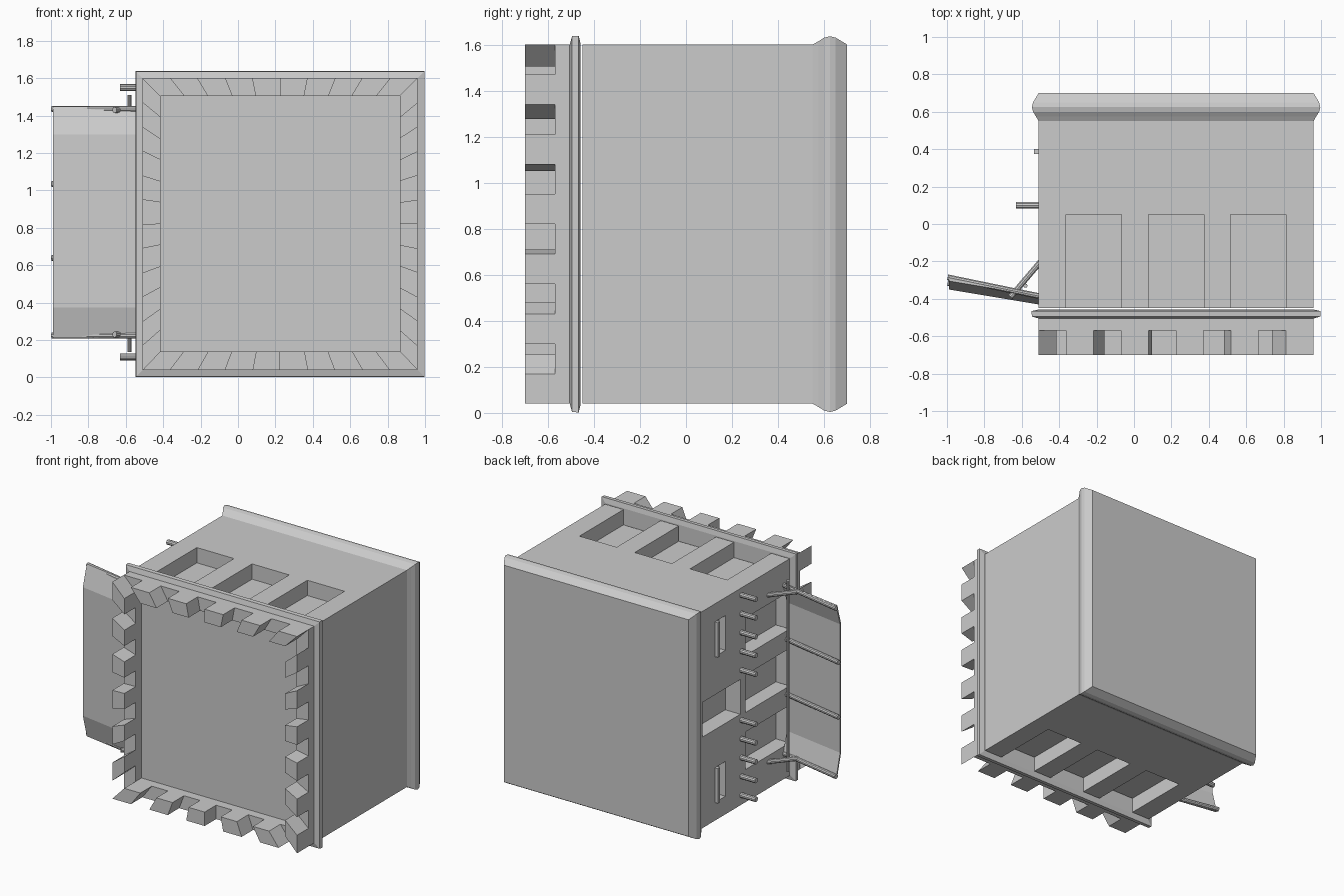
import bpy, bmesh
from mathutils import Vector

if "Cube" in bpy.data.objects:
    bpy.data.objects.remove(bpy.data.objects["Cube"])

X0, X1, Z0, Z1 = -0.51, 0.96, 0.04, 1.60   # body outline
ZC = (Z0 + Z1) / 2


def finish(name, bm):
    bmesh.ops.recalc_face_normals(bm, faces=bm.faces)
    me = bpy.data.meshes.new(name)
    bm.to_mesh(me)
    bm.free()
    ob = bpy.data.objects.new(name, me)
    bpy.context.collection.objects.link(ob)
    return ob


def loft(name, profile):
    """Rectangular outline swept along y through (y, outward offset) steps, capped."""
    bm = bmesh.new()
    loops = []
    for y, o in profile:
        pts = [(X0 - o, Z0 - o), (X1 + o, Z0 - o), (X1 + o, Z1 + o), (X0 - o, Z1 + o)]
        loops.append([bm.verts.new((x, y, z)) for x, z in pts])
    for a, b in zip(loops, loops[1:]):
        for i in range(4):
            j = (i + 1) % 4
            bm.faces.new((a[i], a[j], b[j], b[i]))
    bm.faces.new(loops[0])
    bm.faces.new(loops[-1])
    return finish(name, bm)


def add_box(bm, x0, x1, y0, y1, z0, z1):
    geo = bmesh.ops.create_cube(bm, size=1)
    for v in geo["verts"]:
        v.co = ((x0 + x1) / 2 + v.co.x * (x1 - x0),
                (y0 + y1) / 2 + v.co.y * (y1 - y0),
                (z0 + z1) / 2 + v.co.z * (z1 - z0))


def rod(name, a, b, r, sides=10):
    a, b = Vector(a), Vector(b)
    d = b - a
    bpy.ops.mesh.primitive_cylinder_add(vertices=sides, radius=r, depth=d.length,
                                        location=(a + b) / 2)
    ob = bpy.context.object
    ob.name = name
    ob.rotation_euler = d.to_track_quat('Z', 'Y').to_euler()
    bpy.ops.object.shade_smooth_by_angle()
    return ob


# Body with rounded rim at the back
body = loft("body", [(-0.45, 0), (0.55, 0), (0.575, 0.014), (0.60, 0.03),
                     (0.625, 0.036), (0.65, 0.03), (0.70, 0)])

# Recesses cut into top, bottom and left side
bm = bmesh.new()
D = 0.11
for k in (-1, 0, 1):
    x = 0.225 + k * 0.44
    add_box(bm, x - 0.148, x + 0.148, -0.5, 0.05, Z1 - D, Z1 + 0.1)
    add_box(bm, x - 0.148, x + 0.148, -0.5, 0.05, Z0 - 0.1, Z0 + D)
    z = ZC + k * 0.41
    add_box(bm, X0 - 0.1, X0 + D, -0.5, 0.05, z - 0.135, z + 0.135)
add_box(bm, X0 - 0.1, X0 + 0.12, 0.11, 0.54, ZC - 0.125, ZC + 0.125)
for s in (-1, 1):
    z = ZC + s * 0.525
    add_box(bm, X0 - 0.1, X0 + 0.05, 0.28, 0.40, z - 0.125, z + 0.125)
cutter = finish("recess_cutter", bm)
mod = body.modifiers.new("recesses", 'BOOLEAN')
mod.object = cutter
mod.operation = 'DIFFERENCE'
mod.solver = 'EXACT'
bpy.context.view_layer.objects.active = body
bpy.ops.object.modifier_apply(modifier=mod.name)
bpy.data.objects.remove(cutter)

# Front flange plate with chamfered rim
loft("front_flange", [(-0.505, 0), (-0.495, 0.036), (-0.466, 0.038), (-0.458, 0.004)])

# Toothed ring: 12 divisions on the sides, 10 on top and bottom, alternately raised
bm = bmesh.new()
IX0, IX1, IZ0, IZ1 = -0.415, 0.865, 0.14, 1.505


def outline(x0, x1, z0, z1):
    corners = [(x1, z0), (x1, z1), (x0, z1), (x0, z0)]
    pts = []
    for i, n in enumerate((12, 10, 12, 10)):
        (ax, az), (bx, bz) = corners[i], corners[(i + 1) % 4]
        pts += [(ax + (bx - ax) * k / n, az + (bz - az) * k / n) for k in range(n)]
    return pts


outer, inner = outline(X0, X1, Z0, Z1), outline(IX0, IX1, IZ0, IZ1)
YB, YM, YT = -0.50, -0.57, -0.70


def quad(*pts):
    bm.faces.new([bm.verts.new((p[0], y, p[1])) for p, y in pts])


for i in range(len(outer)):
    j = (i + 1) % len(outer)
    o0, o1, n0, n1 = outer[i], outer[j], inner[i], inner[j]
    steps = [(YB, YM)] + ([(YM, YT)] if i % 2 == 0 else [])
    for a, b in steps:
        quad((o0, a), (o1, a), (o1, b), (o0, b))
        quad((n0, a), (n1, a), (n1, b), (n0, b))
    top = steps[-1][1]
    quad((o0, top), (o1, top), (n1, top), (n0, top))
    quad((o0, YM), (n0, YM), (n0, YT), (o0, YT))
    quad((o0, YB), (o1, YB), (n1, YB), (n0, YB))
bmesh.ops.remove_doubles(bm, verts=bm.verts, dist=0.0005)
finish("toothed_ring", bm)

# Two groups of pegs, handle bars and struts, mirrored about mid height
for s, tag in ((1, "upper"), (-1, "lower")):
    for k in range(5):
        z = ZC + 0.01 + s * (0.72 - 0.135 * k)
        rod(f"{tag}_peg_{k + 1}", (-0.50, 0.10, z), (-0.63, 0.10, z), 0.018)
    bm = bmesh.new()
    z = ZC + s * 0.525
    add_box(bm, -0.535, -0.46, 0.375, 0.40, z - 0.125, z + 0.125)
    finish(f"{tag}_handle_bar", bm)
    z = ZC + 0.01 + s * 0.60
    rod(f"{tag}_strut", (-0.49, -0.19, z), (-0.66, -0.39, z), 0.016)

# Vertical hinge rod
rod("hinge_rod", (-0.58, -0.33, 0.135), (-0.58, -0.33, 1.51), 0.011)

# Open side door: bent panel with turned-back top and bottom, and four ribs
bm = bmesh.new()
prof = [(0.045, 0.21), (0, 0.375), (0, 1.30), (0.045, 1.45)]
near, far = (-0.51, -0.43), (-0.99, -0.35)
loops = []
for t in (0, 0.012):
    for x, y in (near, far):
        loops.append([bm.verts.new((x, y + o + t, z)) for o, z in prof])
fn, ff, bn, bf = loops
for i in range(3):
    bm.faces.new((fn[i], fn[i + 1], ff[i + 1], ff[i]))
    bm.faces.new((bn[i], bn[i + 1], bf[i + 1], bf[i]))
    bm.faces.new((fn[i], fn[i + 1], bn[i + 1], bn[i]))
    bm.faces.new((ff[i], ff[i + 1], bf[i + 1], bf[i]))
for i in (0, 3):
    bm.faces.new((fn[i], ff[i], bf[i], bn[i]))
finish("side_door", bm)
for k, (z, dy) in enumerate(((0.225, 0.05), (0.64, 0.02), (1.035, 0.02), (1.435, 0.05))):
    rod(f"door_rib_{k + 1}", (-0.51, -0.435 + dy, z), (-0.996, -0.335 + dy, z), 0.016)
